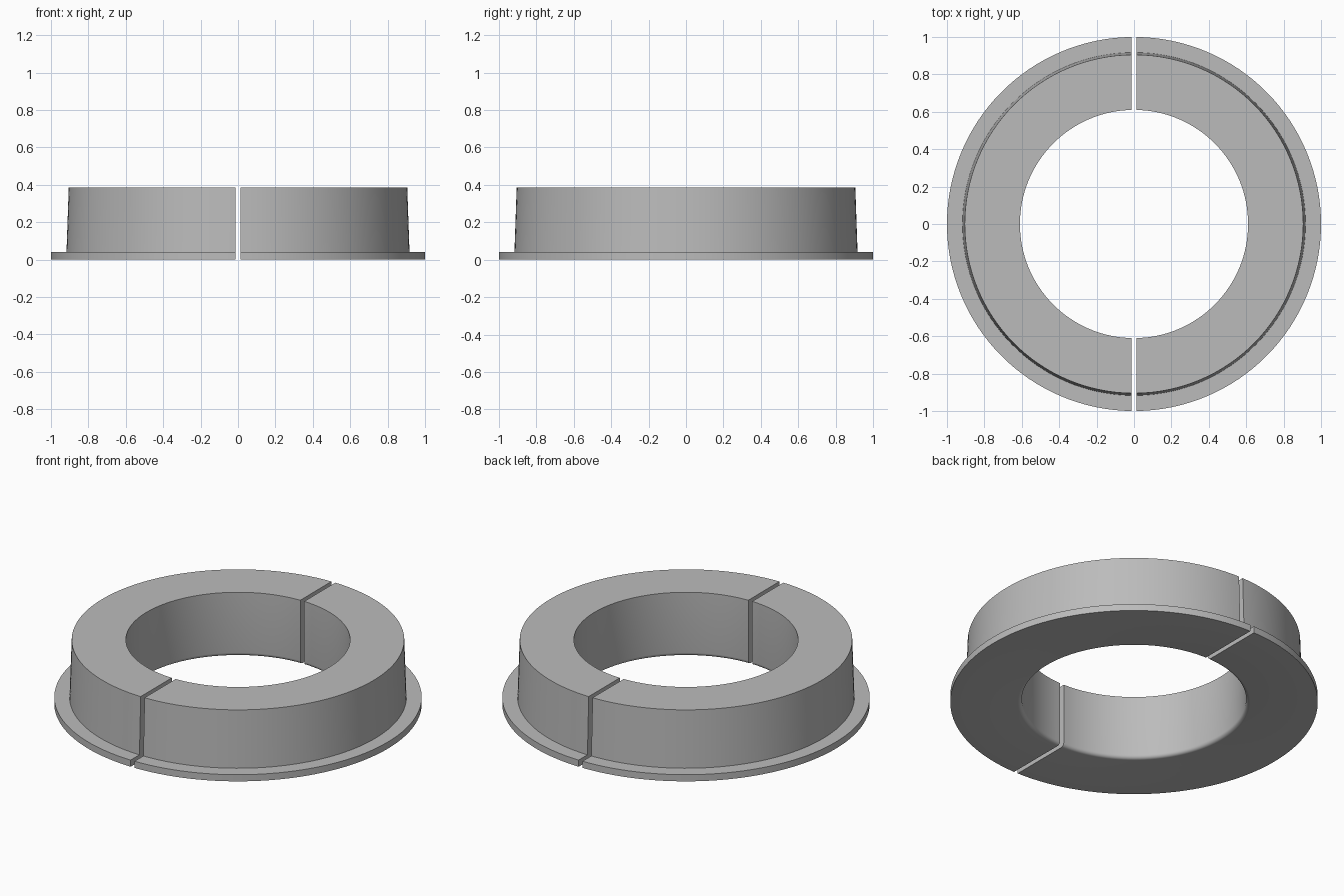
import bpy, bmesh
from math import asin, sin, cos, pi, radians

cube = bpy.data.objects.get("Cube")
if cube:
    bpy.data.objects.remove(cube)

GAP = 0.013      # half width of the slit between the halves
STEPS = 64       # segments per half ring

grey = bpy.data.materials.new("plain_grey")
grey.use_nodes = True
colour = (0.5, 0.5, 0.5, 1)
grey.diffuse_color = colour
grey.node_tree.nodes["Principled BSDF"].inputs["Base Color"].default_value = colour

# Cross-section (radius, height): flange, tapered collar, bore with rounded lower lip
profile = [(1, 0), (1, 0.04), (0.917, 0.04), (0.905, 0.385), (0.61, 0.385)]
lip = 0.022
for i in range(6):
    a = i / 5 * pi / 2
    profile.append((0.61 + lip * (1 - cos(a)), lip * (1 - sin(a))))


def half_ring(name, side):
    """Sweep the cross-section through half a turn, ending on flat slit faces."""
    bm = bmesh.new()
    rows = []
    for s in range(STEPS + 1):
        row = []
        for r, z in profile:
            end = asin(GAP / r)
            a = -pi / 2 + end + (pi - 2 * end) * s / STEPS
            row.append(bm.verts.new((side * r * cos(a), r * sin(a), z)))
        rows.append(row)
    n = len(profile)
    for a, b in zip(rows, rows[1:]):
        for i in range(n):
            j = (i + 1) % n
            bm.faces.new((a[i], b[i], b[j], a[j]))
    bm.faces.new(rows[0])
    bm.faces.new(rows[-1])
    bmesh.ops.recalc_face_normals(bm, faces=bm.faces)
    mesh = bpy.data.meshes.new(name)
    bm.to_mesh(mesh)
    bm.free()
    mesh.materials.append(grey)
    ob = bpy.data.objects.new(name, mesh)
    bpy.context.collection.objects.link(ob)
    bpy.ops.object.select_all(action='DESELECT')
    ob.select_set(True)
    bpy.context.view_layer.objects.active = ob
    bpy.ops.object.shade_smooth_by_angle(angle=radians(30))


half_ring("left_half_ring", 1)
half_ring("right_half_ring", -1)
